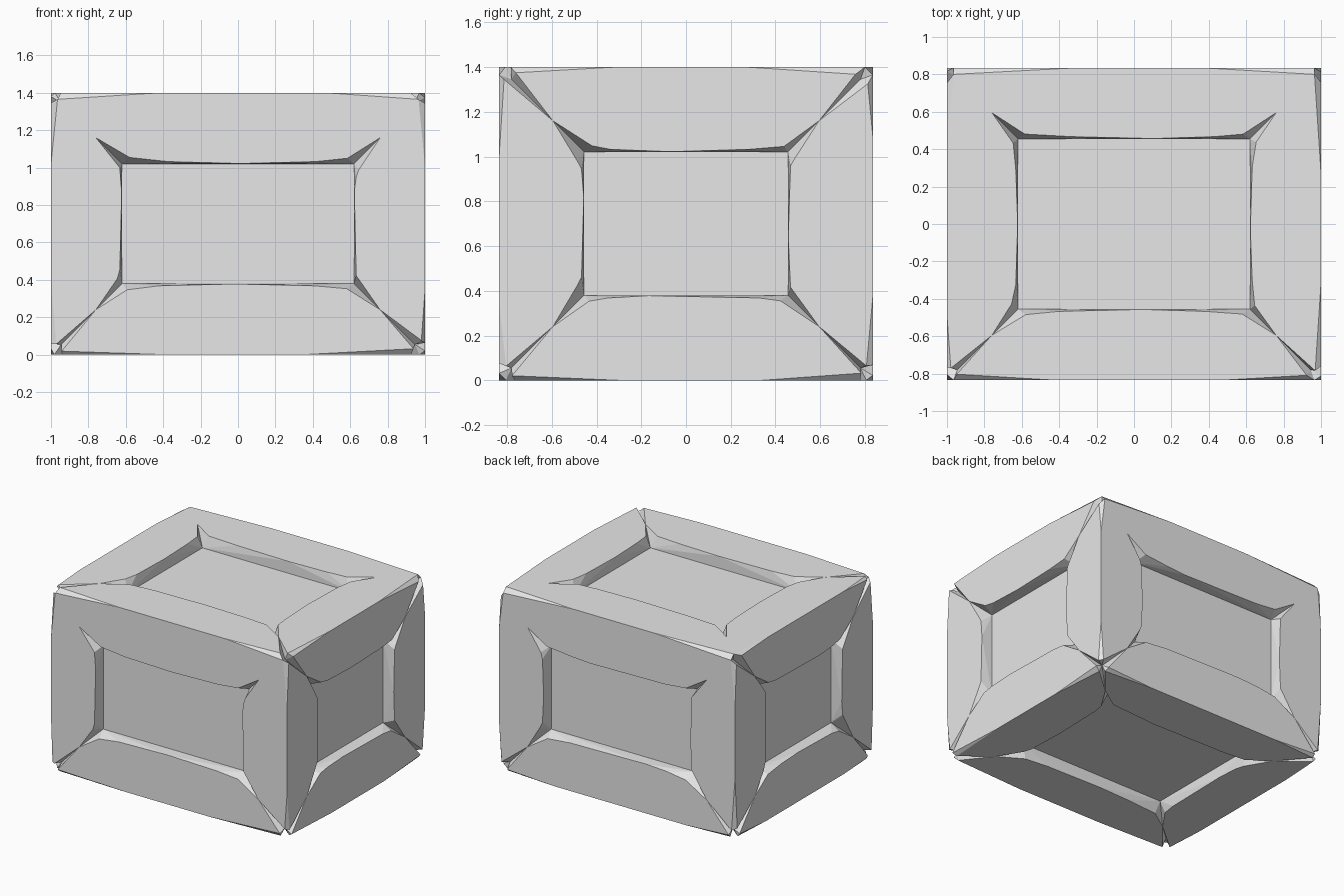
import bpy
import bmesh
import math
import random
from mathutils import Vector

random.seed(4)
cube = bpy.data.objects.get("Cube")
if cube:
    bpy.data.objects.remove(cube, do_unlink=True)

HALF = (1.0, 0.835, 0.7)      # half size of the block
BORDER = 0.38                 # width of the frame around each panel
DEPTH = 0.09                  # how far the panels sit back
AXES = "xyz"
SIDES = {"x": ("right", "left"), "y": ("front", "back"), "z": ("bottom", "top")}

stone = bpy.data.materials.new("pale grey stone")
stone.use_nodes = True
stone.diffuse_color = (0.8, 0.8, 0.8, 1)
stone.node_tree.nodes["Principled BSDF"].inputs["Base Color"].default_value = (0.8, 0.8, 0.8, 1)


def hull_object(name, points):
    """Convex flat-faced solid around the points."""
    bm = bmesh.new()
    for p in points:
        bm.verts.new(p)
    result = bmesh.ops.convex_hull(bm, input=bm.verts)
    loose = {v for v in result["geom_interior"] + result["geom_unused"]
             if isinstance(v, bmesh.types.BMVert) and not v.link_faces}
    bmesh.ops.delete(bm, geom=list(loose), context="VERTS")
    bmesh.ops.dissolve_limit(bm, angle_limit=math.radians(0.5), verts=bm.verts, edges=bm.edges)
    bmesh.ops.recalc_face_normals(bm, faces=bm.faces)
    mesh = bpy.data.meshes.new(name)
    bm.to_mesh(mesh)
    bm.free()
    mesh.materials.append(stone)
    obj = bpy.data.objects.new(name, mesh)
    bpy.context.collection.objects.link(obj)


def jitter(value, amount):
    return value + random.uniform(-amount, amount)


def mitre_closed(axis, sign, corner_signs):
    """Upper mitres of the front and back, and rear mitres of the top, stay shut."""
    return (axis == 1 and corner_signs[2] > 0) or (axis == 2 and sign > 0 and corner_signs[1] > 0)


def beam(run, sides, signs):
    """One chiselled bar along the run axis; distances are measured in from the corner."""
    points = []

    def add(end, along, insets):
        p = [0, 0, 0]
        p[run] = end * (HALF[run] - along)
        for axis, inset in insets.items():
            p[axis] = signs[axis] * (HALF[axis] - inset)
        points.append(Vector(p) + Vector((0, 0, HALF[2])))

    for face, other in (sides, sides[::-1]):
        for end in (-1, 1):
            corner = dict(signs)
            corner[run] = end
            # outer end, chipped edge and mitre
            if mitre_closed(face, signs[face], corner):
                add(end, 0.035, {face: 0, other: 0.035})
            else:
                add(end, jitter(0.065, 0.015), {face: 0, other: jitter(0.025, 0.008)})
            add(end, 0.24, {face: 0, other: 0.24})
            # inner rim, bowed towards the panel
            add(end, jitter(0.41, 0.015), {face: 0, other: jitter(0.35, 0.005)})
            add(end, HALF[run] * jitter(0.62, 0.05), {face: 0, other: 0.368})
            # foot of the slope on the panel
            add(end, BORDER, {face: DEPTH, other: BORDER})
            add(end, BORDER, {face: BORDER, other: BORDER})
        add(1, HALF[run] * jitter(1, 0.25), {face: 0, other: 0.378})
    for end in (-1, 1):
        # inner end of the mitre and the sharp middle of the outer edge
        add(end, 0.055, {sides[0]: 0.055, sides[1]: 0.055})
        add(end, HALF[run] * jitter(0.55, 0.15), {sides[0]: 0, sides[1]: 0})
    words = [SIDES[AXES[a]][signs[a] > 0] for a in reversed(sides)]
    hull_object("_".join(words) + "_beam", points)


# Twelve beams of the frame
for run in range(3):
    sides = tuple(a for a in range(3) if a != run)
    for s in (-1, 1):
        for t in (-1, 1):
            beam(run, sides, {sides[0]: s, sides[1]: t})

# Inner block whose sides are the recessed panels
core = [h - DEPTH for h in HALF]
hull_object("panel_core", [(x * core[0], y * core[1], HALF[2] + z * core[2])
                           for x in (-1, 1) for y in (-1, 1) for z in (-1, 1)])
